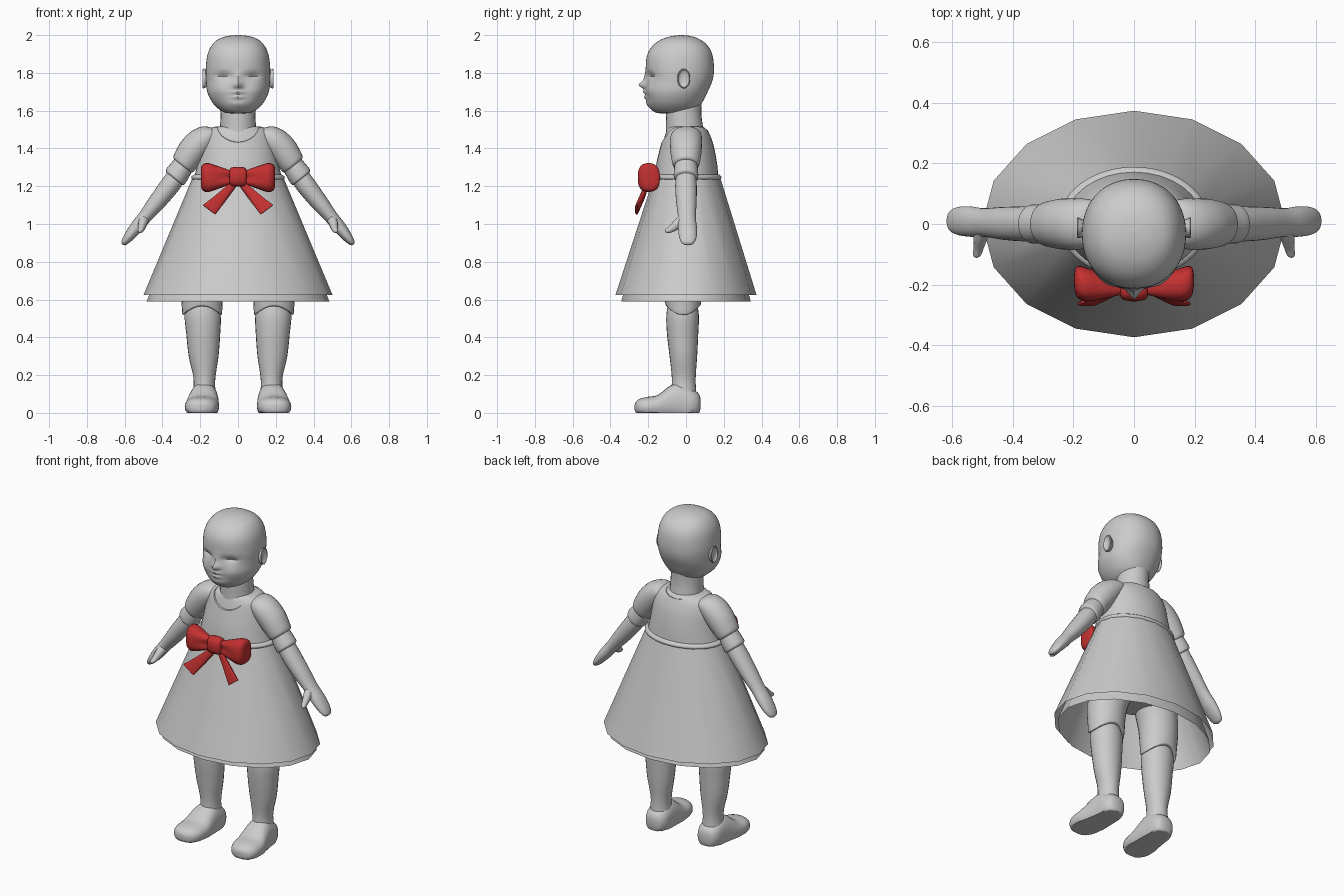
import bpy, bmesh, math
from mathutils import Vector

X, Y, Z = Vector((1, 0, 0)), Vector((0, 1, 0)), Vector((0, 0, 1))
ARM_U = Vector((0.78, 0, 0.63))

red = bpy.data.materials.new("red_ribbon")
red.diffuse_color = (0.55, 0.03, 0.03, 1)


def spline(a, b, c, d, t):
    return [0.5 * (2 * q + (r - p) * t + (2 * p - 5 * q + 4 * r - s) * t * t
                   + (3 * q - p - 3 * r + s) * t ** 3) for p, q, r, s in zip(a, b, c, d)]


def loft(name, rings, u=X, v=Y, seg=24, steps=4, p=1.0, tweak=None,
         mirror=False, cap=True, mat=None, angle=40):
    """Skin elliptical rings (x, y, z, half_u, half_v), smoothly interpolated."""
    n = len(rings)
    path = []
    for i in range(n - 1):
        q = [rings[max(i - 1, 0)], rings[i], rings[i + 1], rings[min(i + 2, n - 1)]]
        path += [spline(*q, k / steps) for k in range(steps)]
    path.append(rings[-1])
    bm = bmesh.new()
    loops = []
    for x, y, z, hu, hv in path:
        loop = []
        for k in range(seg):
            a = 2 * math.pi * k / seg
            c, s = math.cos(a), math.sin(a)
            cu = math.copysign(abs(c) ** p, c)
            sv = math.copysign(abs(s) ** p, s)
            co = Vector((x, y, z)) + u * (hu * cu) + v * (hv * sv)
            loop.append(bm.verts.new(tweak(co) if tweak else co))
        loops.append(loop)
    for a, b in zip(loops, loops[1:]):
        for k in range(seg):
            j = (k + 1) % seg
            bm.faces.new((a[k], a[j], b[j], b[k]))
    if cap:
        bm.faces.new(loops[0])
        bm.faces.new(loops[-1])
    bmesh.ops.recalc_face_normals(bm, faces=bm.faces)
    me = bpy.data.meshes.new(name)
    bm.to_mesh(me)
    bm.free()
    ob = bpy.data.objects.new(name, me)
    bpy.context.collection.objects.link(ob)
    if mat:
        me.materials.append(mat)
    bpy.ops.object.select_all(action='DESELECT')
    ob.select_set(True)
    bpy.context.view_layer.objects.active = ob
    bpy.ops.object.shade_smooth_by_angle(angle=math.radians(angle))
    if mirror:
        ob.modifiers.new("mirror", 'MIRROR').use_mirror_merge = False
    return ob


def upright(rows, grow=0.0):
    """Rows of (z, half_x, y_front, y_back) to loft rings."""
    return [(0, (f + b) / 2, z, rx + grow, (b - f) / 2 + grow) for z, rx, f, b in rows]


# Head with face relief: (amount, x, z, spread_x, spread_z)
FACE = [(0.034, 0, 1.735, 0.022, 0.02), (0.012, 0, 1.765, 0.018, 0.035),
        (-0.014, 0.078, 1.785, 0.04, 0.022), (-0.008, 0.08, 1.783, 0.03, 0.006),
        (0.016, 0, 1.698, 0.03, 0.010), (0.013, 0, 1.672, 0.026, 0.010),
        (0.008, 0, 1.635, 0.045, 0.022), (0.010, 0.095, 1.71, 0.045, 0.04)]


def sculpt(co):
    if co.y < -0.05:
        w = min(1, (-0.05 - co.y) / 0.06)
        for a, x0, z0, sx, sz in FACE:
            co.y -= w * a * math.exp(-((abs(co.x) - x0) / sx) ** 2 - ((co.z - z0) / sz) ** 2)
    return co


loft("head", upright([
    (1.585, 0.03, -0.13, -0.02), (1.592, 0.075, -0.165, 0.03), (1.615, 0.11, -0.19, 0.065),
    (1.65, 0.14, -0.206, 0.09), (1.70, 0.163, -0.211, 0.115), (1.76, 0.169, -0.21, 0.14),
    (1.82, 0.171, -0.213, 0.148), (1.89, 0.163, -0.207, 0.141), (1.94, 0.143, -0.18, 0.118),
    (1.975, 0.11, -0.135, 0.078), (1.994, 0.06, -0.08, 0.03), (2.0, 0.006, -0.03, -0.02)]),
    seg=72, steps=8, p=0.93, tweak=sculpt)

# Ears: flattened bowl with a rim
loft("ear", [(0.155, -0.012, 1.765, 0.034, 0.022), (0.172, -0.014, 1.768, 0.046, 0.030),
             (0.184, -0.012, 1.77, 0.052, 0.034), (0.188, -0.012, 1.77, 0.046, 0.029),
             (0.180, -0.016, 1.77, 0.034, 0.019), (0.177, -0.018, 1.77, 0.005, 0.004)],
     u=Z, v=Y, seg=20, steps=2, mirror=True)

loft("neck", upright([(1.42, 0.11, -0.11, 0.1), (1.5, 0.097, -0.105, 0.092),
                      (1.58, 0.092, -0.105, 0.082), (1.68, 0.09, -0.1, 0.085)]))

# Torso and the bodice over it, with a scooped neckline
TORSO = [(1.24, 0.225, -0.16, 0.165), (1.33, 0.205, -0.147, 0.155), (1.42, 0.19, -0.125, 0.137),
         (1.48, 0.172, -0.108, 0.115), (1.51, 0.13, -0.095, 0.098), (1.518, 0.09, -0.08, 0.08)]
loft("torso", upright([(0.78, 0.1, -0.1, 0.1), (0.86, 0.24, -0.13, 0.13),
                       (1.0, 0.23, -0.14, 0.15)] + TORSO), seg=32)
bodice = loft("bodice", upright(TORSO, 0.008), seg=32)
bpy.ops.mesh.primitive_cylinder_add(vertices=48, radius=1, depth=2, location=(0, 0, 1.55),
                                    rotation=(math.radians(105), 0, 0))
cutter = bpy.context.object
cutter.scale = (0.115, 0.08, 0.4)
bpy.context.view_layer.objects.active = bodice
cut = bodice.modifiers.new("neckline", 'BOOLEAN')
cut.operation, cut.object = 'DIFFERENCE', cutter
bpy.ops.object.modifier_apply(modifier=cut.name)
bpy.data.objects.remove(cutter)

# Waistband and two-layer skirt
loft("waistband", [(0, 0.005, 1.232, 0.236, 0.172), (0, 0.005, 1.24, 0.246, 0.182),
                   (0, 0.005, 1.252, 0.246, 0.182), (0, 0.005, 1.262, 0.232, 0.17)],
     seg=48, steps=2)
loft("skirt", [(0, 0.005, 1.24, 0.243, 0.178), (0, 0, 0.625, 0.5, 0.373)],
     seg=16, steps=1, cap=False, angle=60)
loft("underskirt", [(0, 0.005, 1.235, 0.225, 0.16), (0, 0, 0.59, 0.484, 0.343)],
     seg=16, steps=1, cap=False, angle=60)

# Arms: puff sleeve, upper arm, forearm with hand, thumb
loft("puff_sleeve", [(0.11, 0.005, 1.49, 0.03, 0.05), (0.14, 0.003, 1.48, 0.058, 0.075),
                     (0.185, 0, 1.447, 0.074, 0.085), (0.232, 0, 1.398, 0.078, 0.084),
                     (0.268, 0, 1.35, 0.073, 0.078), (0.291, 0, 1.316, 0.066, 0.07),
                     (0.296, 0, 1.308, 0.052, 0.056)], u=ARM_U, mirror=True)
loft("upper_arm", [(0.25, 0, 1.37, 0.05, 0.05), (0.30, 0, 1.295, 0.059, 0.062),
                   (0.328, 0, 1.255, 0.063, 0.065), (0.336, 0, 1.243, 0.058, 0.06),
                   (0.34, 0, 1.237, 0.04, 0.04)], u=ARM_U, mirror=True)
loft("forearm_and_hand", [(0.31, 0.0, 1.275, 0.05, 0.05), (0.36, 0.0, 1.205, 0.052, 0.057),
                          (0.43, 0.002, 1.115, 0.046, 0.054), (0.495, 0.005, 1.035, 0.036, 0.047),
                          (0.54, 0.008, 0.98, 0.034, 0.05), (0.58, 0.01, 0.93, 0.026, 0.046),
                          (0.604, 0.01, 0.9, 0.016, 0.032), (0.611, 0.01, 0.891, 0.005, 0.01)],
     u=ARM_U, mirror=True)
loft("thumb", [(0.495, -0.01, 1.03, 0.028, 0.03), (0.505, -0.045, 1.0, 0.024, 0.026),
               (0.512, -0.08, 0.973, 0.017, 0.018), (0.517, -0.102, 0.962, 0.013, 0.012),
               (0.519, -0.11, 0.958, 0.003, 0.003)],
     u=X, v=Vector((0, -0.55, 0.83)), seg=12, mirror=True)


# Legs: thigh dips lower on its sides over the knee
def knee_cup(co):
    if co.z < 0.63:
        co.z -= 0.05 * min(1, abs(co.x - 0.19) / 0.1) ** 2 * min(1, (0.63 - co.z) / 0.05)
    return co


loft("thigh", [(0.188, -0.015, 0.565, 0.08, 0.075), (0.189, -0.015, 0.568, 0.1, 0.09),
               (0.19, -0.015, 0.59, 0.107, 0.096), (0.187, -0.012, 0.7, 0.116, 0.108),
               (0.15, 0, 0.85, 0.12, 0.12), (0.13, 0, 0.95, 0.1, 0.1)],
     tweak=knee_cup, mirror=True)
loft("shin", [(0.188, -0.018, 0.60, 0.07, 0.07), (0.187, -0.018, 0.52, 0.095, 0.086),
              (0.184, -0.018, 0.42, 0.09, 0.083), (0.182, -0.014, 0.3, 0.079, 0.073),
              (0.178, -0.012, 0.2, 0.06, 0.064), (0.178, -0.012, 0.14, 0.057, 0.064),
              (0.178, -0.012, 0.08, 0.065, 0.07)], mirror=True)


# Feet: sections run heel to toe, flat sole
def sole(co):
    co.z = max(co.z, 0)
    return co


loft("foot", [(0.176, 0.077, 0.05, 0.02, 0.025), (0.177, 0.066, 0.048, 0.05, 0.055),
              (0.178, 0.03, 0.05, 0.07, 0.08), (0.18, -0.03, 0.05, 0.076, 0.11),
              (0.184, -0.085, 0.045, 0.082, 0.098), (0.19, -0.15, 0.035, 0.09, 0.06),
              (0.194, -0.21, 0.032, 0.086, 0.052), (0.196, -0.25, 0.03, 0.066, 0.042),
              (0.196, -0.268, 0.03, 0.034, 0.024), (0.196, -0.272, 0.03, 0.01, 0.01)],
     u=X, v=Z, p=0.85, tweak=sole, mirror=True)

# Bow: knot, two loops, two tails
loft("bow_knot", [(-0.046, -0.215, 1.25, 0.03, 0.02), (-0.036, -0.215, 1.25, 0.048, 0.034),
                  (0, -0.215, 1.25, 0.052, 0.04), (0.036, -0.215, 1.25, 0.048, 0.034),
                  (0.046, -0.215, 1.25, 0.03, 0.02)], u=Z, v=Y, seg=20, p=0.8, mat=red)


def crease(co):
    dz = co.z - 1.245
    co.y += (0.022 if co.y < -0.2 else -0.01) * math.exp(-(dz / 0.018) ** 2) * max(0, 1 - co.x / 0.16)
    return co


loft("bow_loop", [(0.025, -0.21, 1.247, 0.03, 0.025), (0.06, -0.21, 1.247, 0.044, 0.032),
                  (0.11, -0.205, 1.246, 0.062, 0.047), (0.155, -0.2, 1.246, 0.076, 0.056),
                  (0.18, -0.193, 1.246, 0.073, 0.055), (0.193, -0.188, 1.247, 0.06, 0.042),
                  (0.197, -0.186, 1.247, 0.035, 0.02)],
     u=Z, v=Y, p=0.8, tweak=crease, mirror=True, mat=red)
loft("bow_tail", [(0.025, -0.21, 1.21, 0.018, 0.012), (0.07, -0.225, 1.16, 0.025, 0.013),
                  (0.115, -0.245, 1.113, 0.034, 0.012), (0.153, -0.262, 1.075, 0.042, 0.009)],
     u=Vector((0.8, 0, 0.6)), v=Vector((-0.2, 0.93, -0.3)), seg=16, p=0.7, mirror=True, mat=red)
